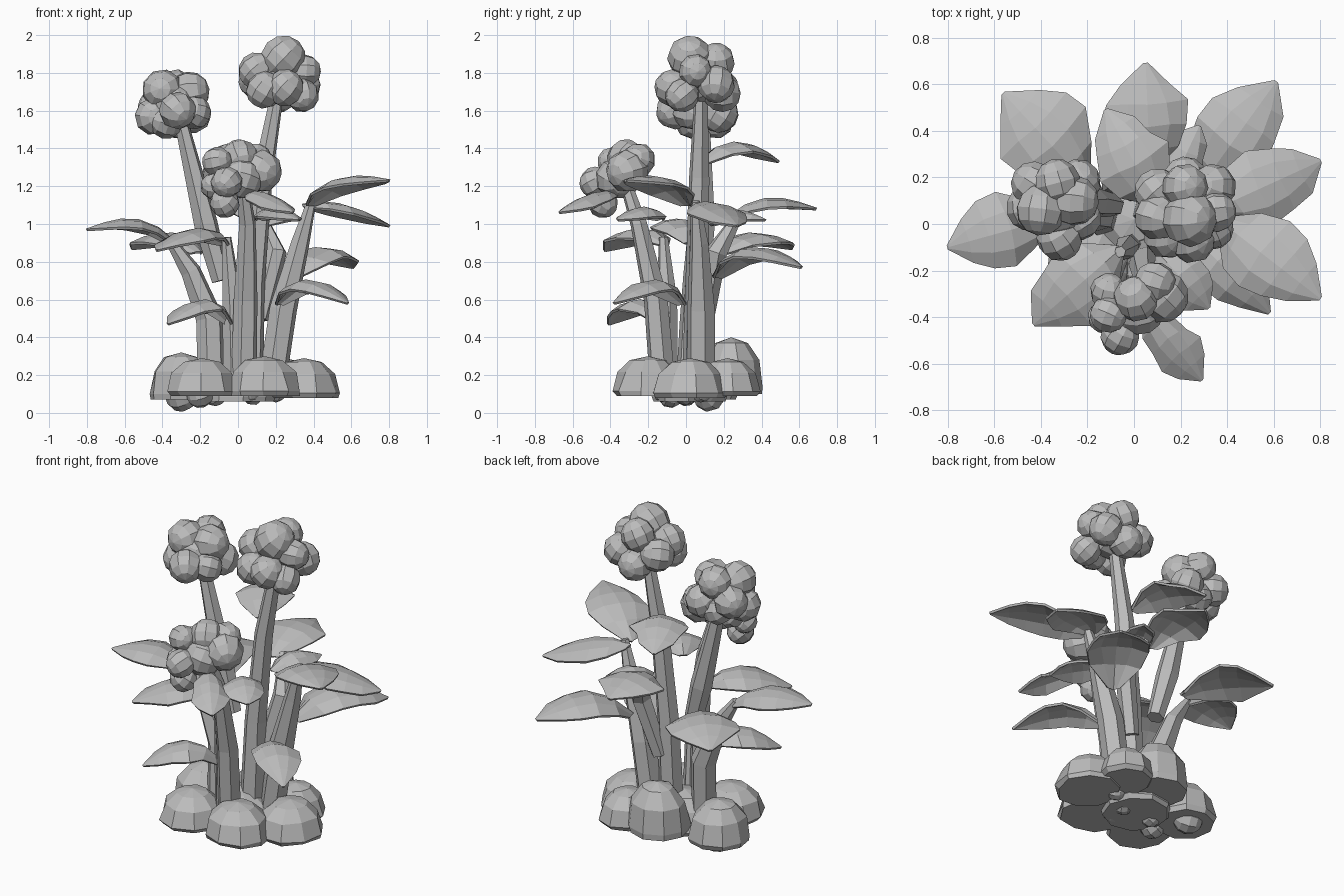
import bpy, bmesh, math, random
from mathutils import Vector, Matrix, Euler

if "Cube" in bpy.data.objects:
    bpy.data.objects.remove(bpy.data.objects["Cube"])

random.seed(4)
grey = bpy.data.materials.new("plain_grey")
grey.diffuse_color = (0.5, 0.5, 0.5, 1)
grey.use_nodes = True
grey.node_tree.nodes["Principled BSDF"].inputs["Base Color"].default_value = grey.diffuse_color


def finish(name, bm):
    bmesh.ops.recalc_face_normals(bm, faces=bm.faces)
    me = bpy.data.meshes.new(name)
    bm.to_mesh(me)
    bm.free()
    me.materials.append(grey)
    ob = bpy.data.objects.new(name, me)
    bpy.context.collection.objects.link(ob)
    return ob


def berry_head(name, balls):
    """Cluster of faceted balls, each given as (x, y, z, radius)."""
    bm = bmesh.new()
    for x, y, z, r in balls:
        rot = Euler([random.uniform(0, 3) for _ in range(3)]).to_matrix().to_4x4()
        bmesh.ops.create_uvsphere(bm, u_segments=9, v_segments=6, radius=r,
                                  matrix=Matrix.Translation((x, y, z)) @ rot)
    return finish(name, bm)


def stem(name, points, radii, sides=6):
    """Tapering faceted tube through the points."""
    bm = bmesh.new()
    rings = []
    for i, p in enumerate(points):
        d = Vector(points[min(i + 1, len(points) - 1)]) - Vector(points[max(i - 1, 0)])
        d.normalize()
        u = Vector((0, 1, 0)).cross(d).normalized()
        v = d.cross(u)
        rings.append([bm.verts.new(Vector(p) + radii[i] * (
            u * math.cos(a) + v * math.sin(a)))
            for a in [math.tau * (k + 0.25) / sides for k in range(sides)]])
    for a, b in zip(rings, rings[1:]):
        for k in range(sides):
            bm.faces.new((a[k], a[(k + 1) % sides], b[(k + 1) % sides], b[k]))
    bm.faces.new(rings[0])
    bm.faces.new(rings[-1])
    return finish(name, bm)


def leaf(name, base, tip, width, arch=0.1, droop=0.05):
    """Arched, folded leaf with slightly ragged edges."""
    base, tip = Vector(base), Vector(tip)
    along = tip - base
    side = along.cross(Vector((0, 0, 1))).normalized()
    bm = bmesh.new()
    rows = []
    for t, w in ((0, .2), (.2, .72), (.42, 1), (.62, .9), (.8, .58), (1, .04)):
        mid = base + along * t + Vector((0, 0, arch * math.sin(math.pi * t ** 0.85)))
        row = []
        for s in (-1, -.5, 0, .5, 1):
            rag = random.uniform(-.02, .02) if abs(s) == 1 and 0 < t < 1 else 0
            row.append(bm.verts.new(mid + side * (s * w * width / 2 + rag)
                                    + along * (rag + .06 * abs(s) * (1 - t))
                                    - Vector((0, 0, droop * w * s * s))))
        rows.append(row)
    for a, b in zip(rows, rows[1:]):
        for k in range(4):
            bm.faces.new((a[k], a[k + 1], b[k + 1], b[k]))
    ob = finish(name, bm)
    m = ob.modifiers.new("thickness", 'SOLIDIFY')
    m.thickness = 0.014
    m.offset = 0
    return ob


def rock(name, x, y, z0, z1, rx, ry):
    """Faceted dome with a flat underside."""
    bm = bmesh.new()
    n = 9
    turn = random.uniform(0, 1)
    rings = []
    for h, r in ((0, .93), (.12, 1), (.6, .84), (.9, .5)):
        ring = []
        for k in range(n):
            a = math.tau * k / n + turn
            j = r * random.uniform(.94, 1.05)
            ring.append(bm.verts.new((x + rx * j * math.cos(a), y + ry * j * math.sin(a),
                                      z0 + (z1 - z0) * h)))
        rings.append(ring)
    top = bm.verts.new((x, y, z1))
    for a, b in zip(rings, rings[1:]):
        for k in range(n):
            bm.faces.new((a[k], a[(k + 1) % n], b[(k + 1) % n], b[k]))
    for k in range(n):
        bm.faces.new((rings[-1][k], rings[-1][(k + 1) % n], top))
    bm.faces.new(rings[0])
    return finish(name, bm)


# Flower heads
berry_head("tall_head", [
    (.24, .02, 1.88, .12), (.22, .16, 1.86, .1), (.1, .03, 1.81, .1), (.35, .05, 1.81, .09),
    (.14, -.05, 1.71, .1), (.25, -.07, 1.72, .1), (.34, -.02, 1.68, .09), (.1, .14, 1.76, .1),
    (.34, .16, 1.74, .1), (.22, .19, 1.69, .1), (.22, .07, 1.77, .13)])
berry_head("left_head", [
    (-.4, .06, 1.71, .11), (-.26, .1, 1.7, .11), (-.33, .18, 1.72, .1), (-.45, .07, 1.57, .1),
    (-.32, -.06, 1.6, .1), (-.23, .02, 1.59, .09), (-.43, .17, 1.62, .1), (-.24, .18, 1.58, .1),
    (-.38, .03, 1.54, .09), (-.33, .16, 1.54, .09), (-.34, .08, 1.63, .13)])
berry_head("low_head", [
    (.01, -.32, 1.35, .1), (.12, -.31, 1.28, .115), (-.11, -.39, 1.33, .08),
    (-.06, -.48, 1.22, .085), (-.13, -.4, 1.2, .07), (-.07, -.44, 1.11, .08),
    (.02, -.37, 1.24, .11), (-.11, -.29, 1.28, .08), (.09, -.25, 1.34, .09)])

# Flower stems
stem("tall_stem", [(.06, .05, .1), (.08, .06, .7), (.13, .07, 1.25), (.21, .08, 1.7)],
     [.075, .065, .055, .035])
stem("left_stem", [(-.09, .08, .7), (-.17, .09, 1.0), (-.31, .09, 1.58)], [.05, .065, .035])
stem("low_stem", [(.03, -.12, .1), (.04, -.16, .6), (.05, -.25, 1.0), (.02, -.33, 1.25)],
     [.07, .065, .045, .03])

# Leaf stems
stem("right_leaf_stem", [(.18, .08, .15), (.24, .08, .55), (.33, .07, .9), (.39, .05, 1.12)],
     [.075, .075, .05, .025])
stem("left_leaf_stem", [(-.14, .02, .15), (-.15, .04, .5), (-.25, .04, .75), (-.37, .03, .93)],
     [.075, .075, .055, .025])
stem("front_leaf_stem", [(-.02, -.1, .15), (-.03, -.1, .6), (-.06, -.12, .93)], [.06, .055, .025])
stem("back_leaf_stem", [(.11, .1, .5), (.2, .16, .85), (.12, .28, 1.05)], [.05, .06, .025])

# Leaves: base, tip, width, arch
leaf("back_leaf", (.07, .22, 1.03), (.05, .69, 1.08), .36, .08)
leaf("back_right_leaf", (.27, .14, .72), (.61, .61, .77), .36, .13)
leaf("right_leaf", (.34, .06, 1.1), (.8, .27, .99), .34, .05)
leaf("right_front_leaf", (.36, .02, 1.1), (.8, -.32, 1.23), .36, .08)
leaf("low_right_leaf", (.2, .0, .58), (.58, -.38, .58), .28, .12)
leaf("low_left_leaf", (-.03, -.12, .48), (-.37, -.41, .47), .26, .12)
leaf("front_left_leaf", (-.05, -.1, .9), (-.43, -.43, .86), .34, .09)
leaf("left_leaf", (-.33, .03, .9), (-.8, -.1, .97), .32, .09)
leaf("back_left_leaf", (-.2, .17, .85), (-.56, .56, .87), .4, .09)
leaf("high_back_leaf", (.1, .08, 1.33), (-.12, .49, 1.33), .3, .1)
leaf("head_leaf", (.04, -.36, 1.16), (.29, -.67, 1.06), .2, .04)
leaf("small_front_leaf", (.1, -.12, 1.03), (.32, -.36, 1.02), .24, .06)
leaf("small_back_leaf", (.14, .12, 1.0), (.28, .42, 1.02), .2, .06)

# Rocks around the foot
rock("front_right_rock", .14, -.2, .09, .3, .2, .19)
rock("front_left_rock", -.19, -.18, .09, .29, .19, .19)
rock("right_rock", .35, .02, .08, .29, .19, .2)
rock("left_rock", -.3, .1, .07, .32, .18, .18)
rock("back_rock", .03, .24, .1, .4, .19, .17)
rock("back_right_rock", .25, .22, .09, .29, .16, .17)
rock("middle_rock", .0, .02, .06, .28, .2, .2)

# Pebbles under the rocks
berry_head("pebbles", [(-.3, .12, .09, .085), (-.12, .0, .1, .065), (.08, .0, .1, .06),
                       (.06, -.12, .11, .055), (.2, .08, .11, .055), (-.2, -.08, .1, .075)])
